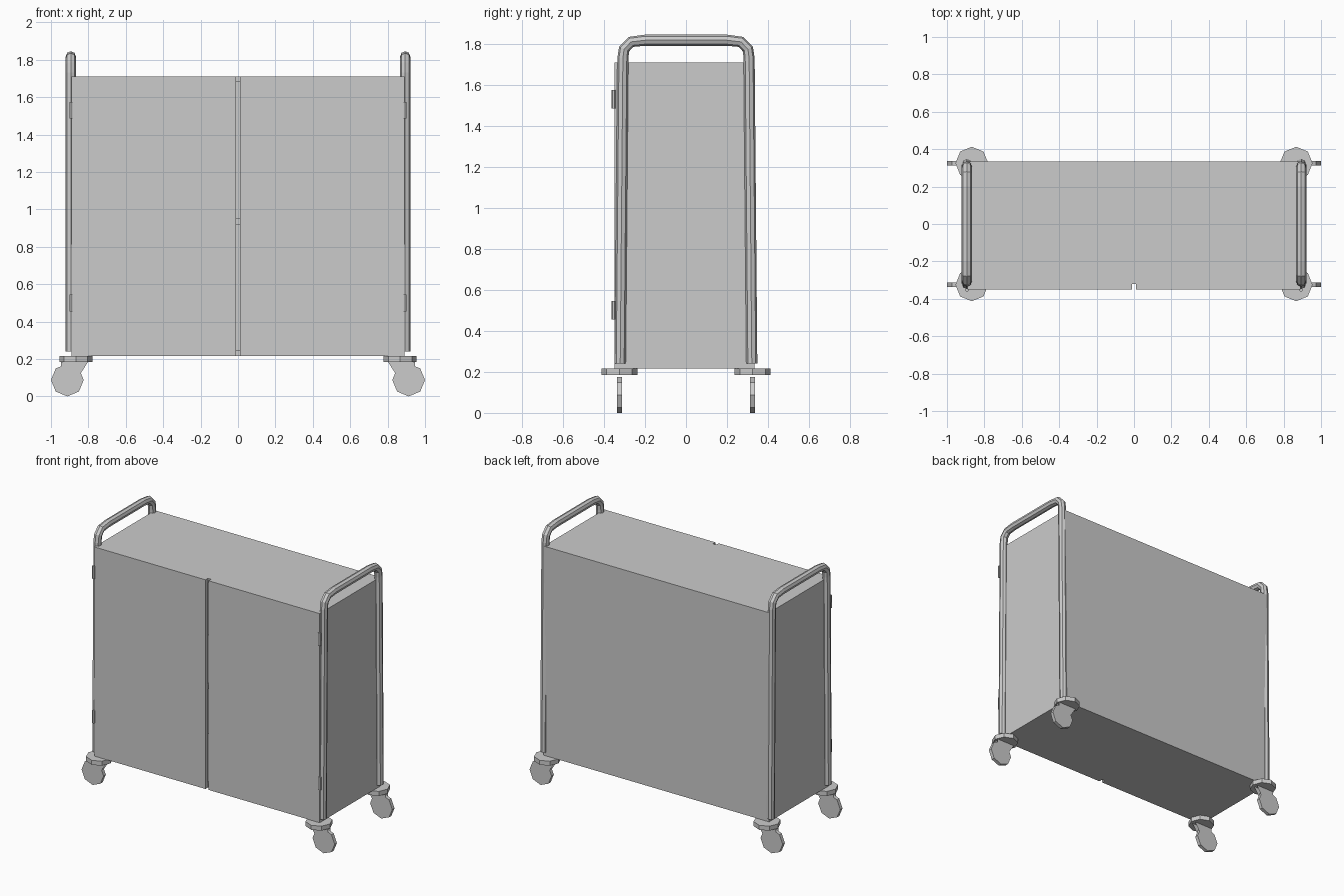
import bpy, bmesh, math
from mathutils import Matrix

if "Cube" in bpy.data.objects:
    bpy.data.objects.remove(bpy.data.objects["Cube"])


def finish(name, bm):
    me = bpy.data.meshes.new(name)
    bm.to_mesh(me)
    bm.free()
    ob = bpy.data.objects.new(name, me)
    bpy.context.collection.objects.link(ob)
    return ob


def box(name, lo, hi):
    bm = bmesh.new()
    bmesh.ops.create_cube(bm, size=1)
    for v in bm.verts:
        v.co = [(a + b) / 2 + c * (b - a) for a, b, c in zip(lo, hi, v.co)]
    return finish(name, bm)


def disc(name, centre, radius, depth, sides, axis='Z'):
    rot = Matrix.Rotation(math.pi / 2, 4, 'X') if axis == 'Y' else Matrix()
    bm = bmesh.new()
    bmesh.ops.create_cone(bm, cap_ends=True, segments=sides, radius1=radius,
                          radius2=radius, depth=depth,
                          matrix=Matrix.Translation(centre) @ rot)
    return finish(name, bm)


X, Z0, Z1 = 0.89, 0.217, 1.71      # cabinet half width, bottom, top
YD, YF, YB = -0.35, -0.322, 0.334  # door face, carcass front, back
T = 0.03                           # panel thickness

# Open carcass with a middle shelf
box("bottom_panel", (-X, YF, Z0), (X, YB, Z0 + T))
box("top_panel", (-X, YF, Z1 - T), (X, YB, Z1))
box("middle_shelf", (-X + T, YF, 0.92), (X - T, YB - T, 0.95))
box("back_panel", (-X, YB - T, Z0 + T), (X, YB, Z1 - T))

for s, side in ((-1, "left"), (1, "right")):
    def span(a, b):
        return sorted((s * a, s * b))

    # Side panel and door, leaving a centre gap between the doors
    a, b = span(X - T, X)
    box(side + "_side_panel", (a, YF, Z0 + T), (b, YB - T, Z1 - T))
    a, b = span(0.012, X)
    box(side + "_door", (a, YD, Z0), (b, YF, Z1))

    # Hinge barrels
    for z in (0.5, 1.53):
        disc(side + "_hinge", (s * 0.893, -0.353, z), 0.01, 0.09, 6)

    # Bent tube push rail
    half = [(0.321, 0.24), (0.308, 1.73), (0.302, 1.775), (0.268, 1.81), (0.20, 1.818)]
    path = half + [(-y, z) for y, z in reversed(half)]
    cu = bpy.data.curves.new(side + "_push_rail", 'CURVE')
    cu.dimensions = '3D'
    cu.bevel_depth = 0.027
    cu.bevel_resolution = 2
    cu.use_fill_caps = True
    sp = cu.splines.new('POLY')
    sp.points.add(len(path) - 1)
    sp.use_smooth = False
    for p, (y, z) in zip(sp.points, path):
        p.co = (s * 0.894, y, z, 1)
    rail = bpy.data.objects.new(side + "_push_rail", cu)
    bpy.context.collection.objects.link(rail)
    bpy.ops.object.select_all(action='DESELECT')
    rail.select_set(True)
    bpy.context.view_layer.objects.active = rail
    bpy.ops.object.convert(target='MESH')

    # Castors: mounting plate, wheel, thin fork cheeks
    for t, end in ((-1, "front"), (1, "back")):
        name = f"{end}_{side}_castor_"
        y = t * 0.325
        disc(name + "plate", (s * 0.867, y, 0.201), 0.088, 0.032, 8)
        disc(name + "wheel", (s * 0.9125, y, 0.0875), 0.0875, 0.025, 8, 'Y')
        bm = bmesh.new()
        for d in (-0.0135, 0.0135):
            bm.faces.new([bm.verts.new((s * px, y + d, pz)) for px, pz in
                          ((0.80, 0.187), (0.872, 0.075), (0.947, 0.075),
                           (0.947, 0.187))])
        finish(name + "fork", bm)
